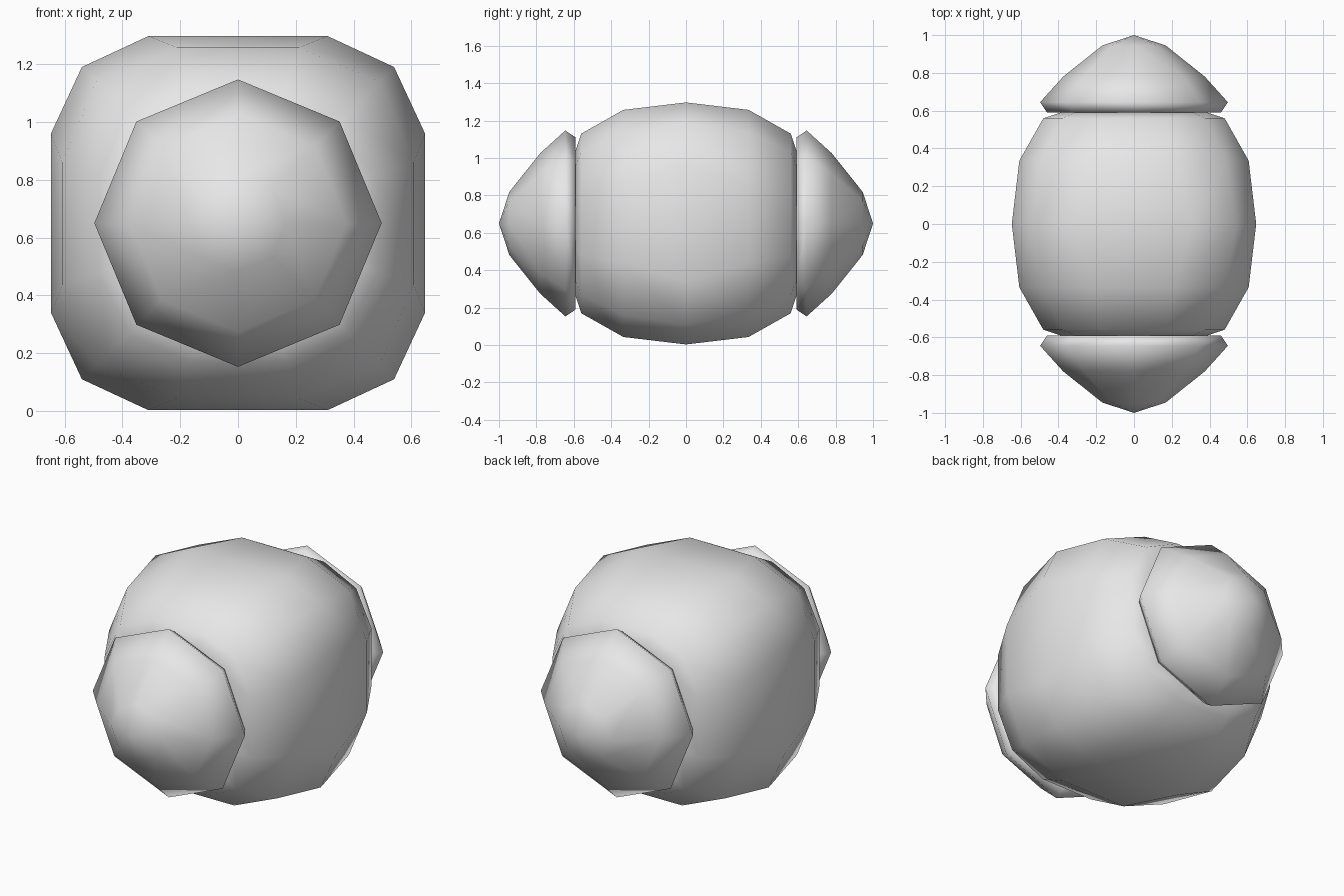
import bpy, bmesh, math

cube = bpy.data.objects.get("Cube")
if cube:
    bpy.data.objects.remove(cube, do_unlink=True)

CENTRE_Z = 0.65

grey = bpy.data.materials.new("plain_grey")
grey.use_nodes = True
colour = (0.8, 0.8, 0.8, 1)
grey.diffuse_color = colour
grey.node_tree.nodes["Principled BSDF"].inputs["Base Color"].default_value = colour


def loft(name, rings):
    """Skin a list of closed rings, cap both ends and smooth the result."""
    bm = bmesh.new()
    loops = [[bm.verts.new(p) for p in ring] for ring in rings]
    n = len(loops[0])
    for a, b in zip(loops, loops[1:]):
        for i in range(n):
            j = (i + 1) % n
            bm.faces.new((a[i], a[j], b[j], b[i]))
    bm.faces.new(loops[0])
    bm.faces.new(loops[-1])
    bmesh.ops.remove_doubles(bm, verts=bm.verts, dist=0.0001)
    bmesh.ops.recalc_face_normals(bm, faces=bm.faces)
    for f in bm.faces:
        f.smooth = True
    mesh = bpy.data.meshes.new(name)
    bm.to_mesh(mesh)
    bm.free()
    mesh.materials.append(grey)
    obj = bpy.data.objects.new(name, mesh)
    bpy.context.collection.objects.link(obj)
    return obj


def rounded_square(y, flat, corner, side):
    """Twelve-point ring: flat half width, corner offset, side distance."""
    ring = []
    x_z = [(side, flat), (corner, corner), (flat, side)]
    for _ in range(4):
        ring += [(x, y, CENTRE_Z + z) for x, z in x_z]
        x_z = [(-z, x) for x, z in x_z]
    return ring


def octagon(y, radius):
    return [(radius * math.cos(k * math.pi / 4), y,
             CENTRE_Z + radius * math.sin(k * math.pi / 4)) for k in range(8)]


# Barrel-like body, mirrored front to back
half = [(0.59, 0.13, 0.31, 0.39), (0.56, 0.17, 0.38, 0.48),
        (0.335, 0.21, 0.49, 0.607)]
middle = [(0, 0.31, 0.54, 0.647)]
stations = half + middle + [(-y, a, b, c) for y, a, b, c in reversed(half)]
loft("body", [rounded_square(*s) for s in stations])

# Pointed eight-sided caps at both ends
profile = [(0.59, 0.46), (0.645, 0.497), (0.78, 0.375), (0.945, 0.168), (1, 0)]
for name, sign in (("front_cap", -1), ("back_cap", 1)):
    loft(name, [octagon(sign * y, r) for y, r in profile])
